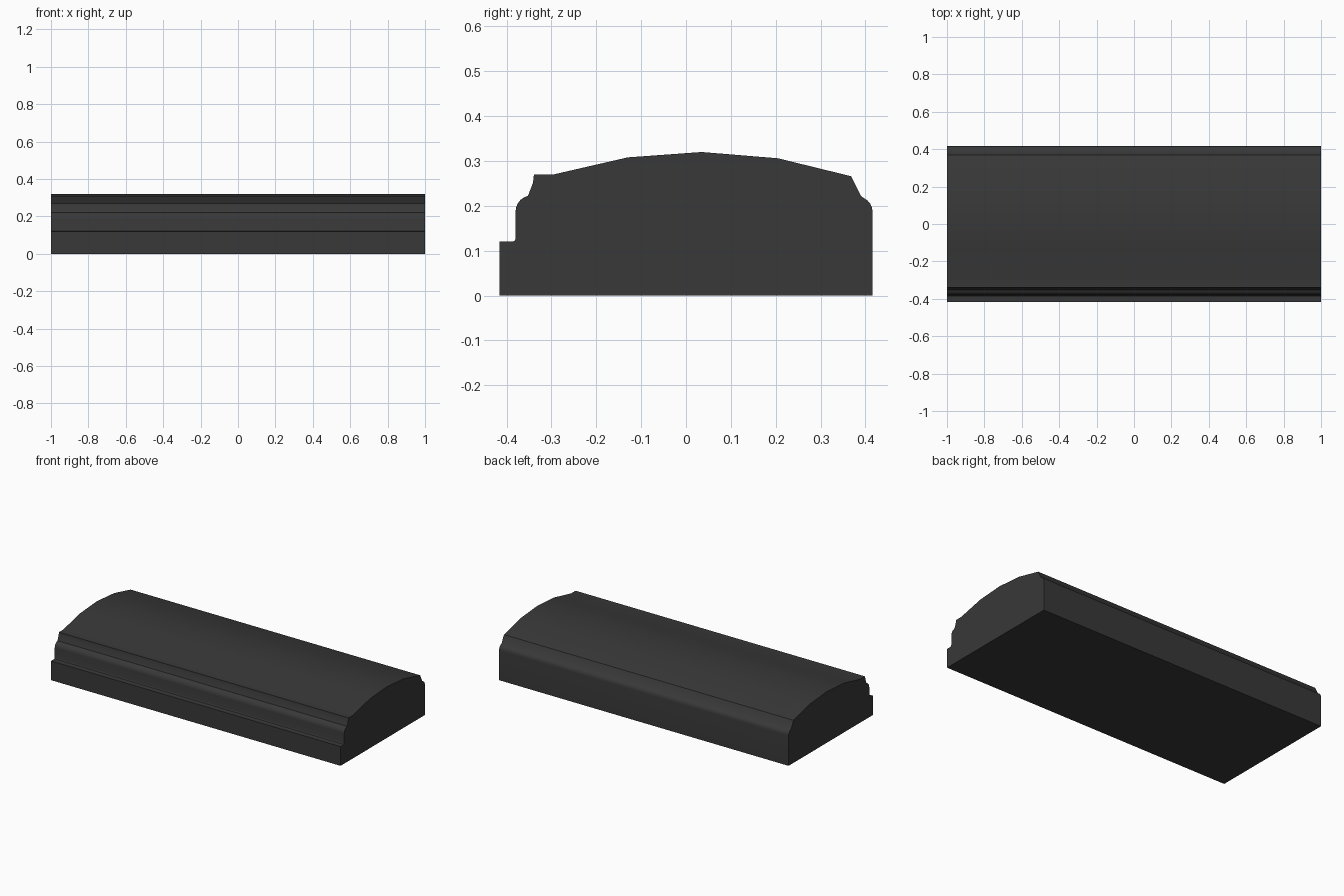
import bpy
import bmesh
import math

cube = bpy.data.objects.get("Cube")
if cube:
    bpy.data.objects.remove(cube, do_unlink=True)

HALF_LENGTH = 1.0


def make_material(name, color):
    mat = bpy.data.materials.new(name)
    mat.use_nodes = True
    mat.diffuse_color = color
    mat.node_tree.nodes["Principled BSDF"].inputs["Base Color"].default_value = color
    return mat


def arc(cy, cz, ry, rz, start, end, steps):
    """Points on an elliptical arc in the y-z plane, angles in degrees."""
    angles = [math.radians(start + (end - start) * i / steps) for i in range(steps + 1)]
    return [(cy + ry * math.cos(a), cz + rz * math.sin(a)) for a in angles]


def extrude_profile(name, profile, mat):
    """Sweep a closed y-z profile along x."""
    bm = bmesh.new()
    face = bm.faces.new([bm.verts.new((-HALF_LENGTH, y, z)) for y, z in profile])
    result = bmesh.ops.extrude_face_region(bm, geom=[face], use_keep_orig=True)
    moved = [v for v in result["geom"] if isinstance(v, bmesh.types.BMVert)]
    bmesh.ops.translate(bm, verts=moved, vec=(2 * HALF_LENGTH, 0, 0))
    bmesh.ops.recalc_face_normals(bm, faces=bm.faces)
    mesh = bpy.data.meshes.new(name)
    bm.to_mesh(mesh)
    bm.free()
    mesh.materials.append(mat)
    obj = bpy.data.objects.new(name, mesh)
    bpy.context.collection.objects.link(obj)
    bpy.ops.object.select_all(action="DESELECT")
    obj.select_set(True)
    bpy.context.view_layer.objects.active = obj
    bpy.ops.object.shade_smooth_by_angle(angle=math.radians(30))
    return obj


charcoal = make_material("charcoal", (0.04, 0.04, 0.04, 1))

# Base and front ledge, with a small cove up to the front wall
profile = [(0.416, 0), (-0.416, 0), (-0.416, 0.12)]
profile += arc(-0.388, 0.128, 0.008, 0.008, -90, 0, 3)
# Rounded front shoulder, sloped fillet and top lip
profile += arc(-0.345, 0.187, 0.035, 0.036, 180, 102, 5)
profile += [(-0.341, 0.252), (-0.339, 0.27), (-0.295, 0.27)]
# Shallow faceted dome
profile += [(-0.13, 0.308), (0.035, 0.32), (0.205, 0.306), (0.368, 0.266)]
# Back slope and rounded back shoulder
profile += [(0.39, 0.222)]
profile += arc(0.381, 0.187, 0.035, 0.034, 65, 0, 4)

extrude_profile("domed_molding", profile, charcoal)
